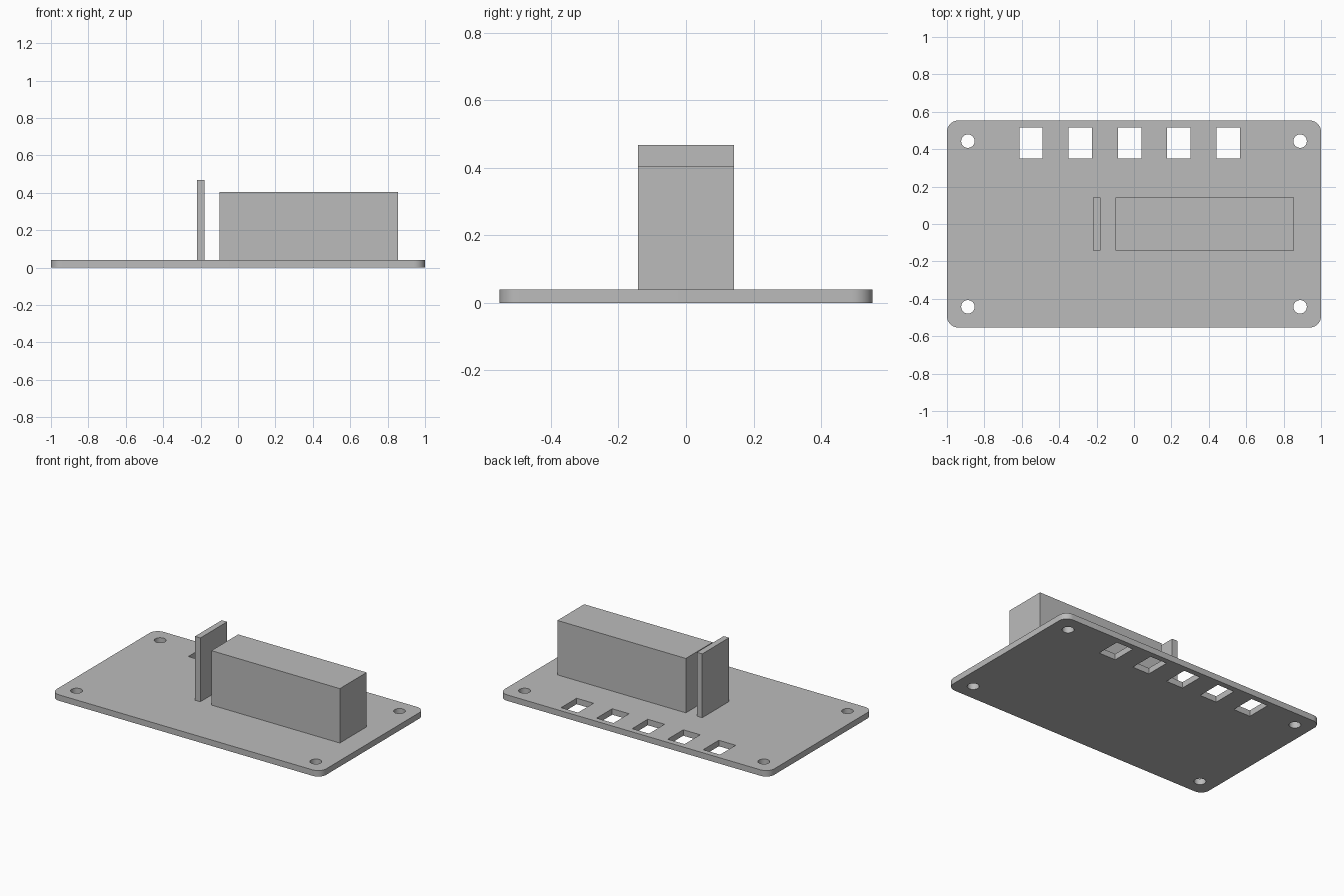
import bpy
import bmesh
from math import cos, sin, pi, radians

default = bpy.data.objects.get("Cube")
if default:
    bpy.data.objects.remove(default, do_unlink=True)

grey = bpy.data.materials.new("plain_grey")
grey.use_nodes = True
COLOUR = (0.5, 0.5, 0.5, 1)
grey.diffuse_color = COLOUR
grey.node_tree.nodes["Principled BSDF"].inputs["Base Color"].default_value = COLOUR

PLATE_TOP = 0.04
HALF_X, HALF_Y, CORNER = 1.0, 0.553, 0.06


def arc(cx, cy, radius, start, end, steps):
    return [(cx + radius * cos(start + (end - start) * i / steps),
             cy + radius * sin(start + (end - start) * i / steps))
            for i in range(steps + 1)]


def rectangle(x0, x1, y0, y1):
    return [(x0, y0), (x1, y0), (x1, y1), (x0, y1)]


def box(name, x0, x1, y0, y1, z0, z1):
    bm = bmesh.new()
    bmesh.ops.create_cube(bm, size=1)
    for v in bm.verts:
        v.co = (x1 if v.co.x > 0 else x0,
                y1 if v.co.y > 0 else y0,
                z1 if v.co.z > 0 else z0)
    mesh = bpy.data.meshes.new(name)
    bm.to_mesh(mesh)
    bm.free()
    mesh.materials.append(grey)
    obj = bpy.data.objects.new(name, mesh)
    bpy.context.collection.objects.link(obj)
    return obj


def pierced_plate(name, loops, thickness):
    """Extrude a filled outline; the inner loops become through holes."""
    curve = bpy.data.curves.new(name, "CURVE")
    curve.dimensions = "2D"
    curve.fill_mode = "BOTH"
    curve.extrude = thickness / 2
    for points in loops:
        spline = curve.splines.new("POLY")
        spline.points.add(len(points) - 1)
        for point, (x, y) in zip(spline.points, points):
            point.co = (x, y, 0, 1)
        spline.use_cyclic_u = True
    source = bpy.data.objects.new(name + "_outline", curve)
    bpy.context.collection.objects.link(source)
    bpy.context.view_layer.update()
    evaluated = source.evaluated_get(bpy.context.evaluated_depsgraph_get())
    mesh = bpy.data.meshes.new_from_object(evaluated)
    bpy.data.objects.remove(source, do_unlink=True)

    # Weld the caps to the walls and sit the plate on the ground
    bm = bmesh.new()
    bm.from_mesh(mesh)
    bmesh.ops.remove_doubles(bm, verts=bm.verts, dist=0.0001)
    bmesh.ops.translate(bm, verts=bm.verts, vec=(0, 0, thickness / 2))
    bmesh.ops.recalc_face_normals(bm, faces=bm.faces)
    bm.to_mesh(mesh)
    bm.free()
    mesh.name = name
    mesh.materials.clear()
    mesh.materials.append(grey)
    obj = bpy.data.objects.new(name, mesh)
    bpy.context.collection.objects.link(obj)
    return obj


# Rounded plate outline
outline = []
for i, (sx, sy) in enumerate([(1, 1), (-1, 1), (-1, -1), (1, -1)]):
    outline += arc(sx * (HALF_X - CORNER), sy * (HALF_Y - CORNER), CORNER,
                   i * pi / 2, (i + 1) * pi / 2, 10)

# Mounting holes in the corners
holes = [arc(sx * 0.888, sy * 0.443, 0.036, 0, 2 * pi, 32)[:-1]
         for sx in (-1, 1) for sy in (-1, 1)]

# Row of five slots along the back edge
slots = []
for i in range(5):
    cx = -0.551 + i * 0.2637
    slots.append(rectangle(cx - 0.0625, cx + 0.0625, 0.35, 0.515))

plate = pierced_plate("base_plate", [outline] + holes + slots, PLATE_TOP)
bpy.ops.object.select_all(action="DESELECT")
plate.select_set(True)
bpy.context.view_layer.objects.active = plate
bpy.ops.object.shade_smooth_by_angle(angle=radians(30))

# Upright parts standing on the plate
box("long_block", -0.098, 0.855, -0.142, 0.142, PLATE_TOP, 0.405)
box("upright_fin", -0.22, -0.18, -0.142, 0.142, PLATE_TOP, 0.468)
